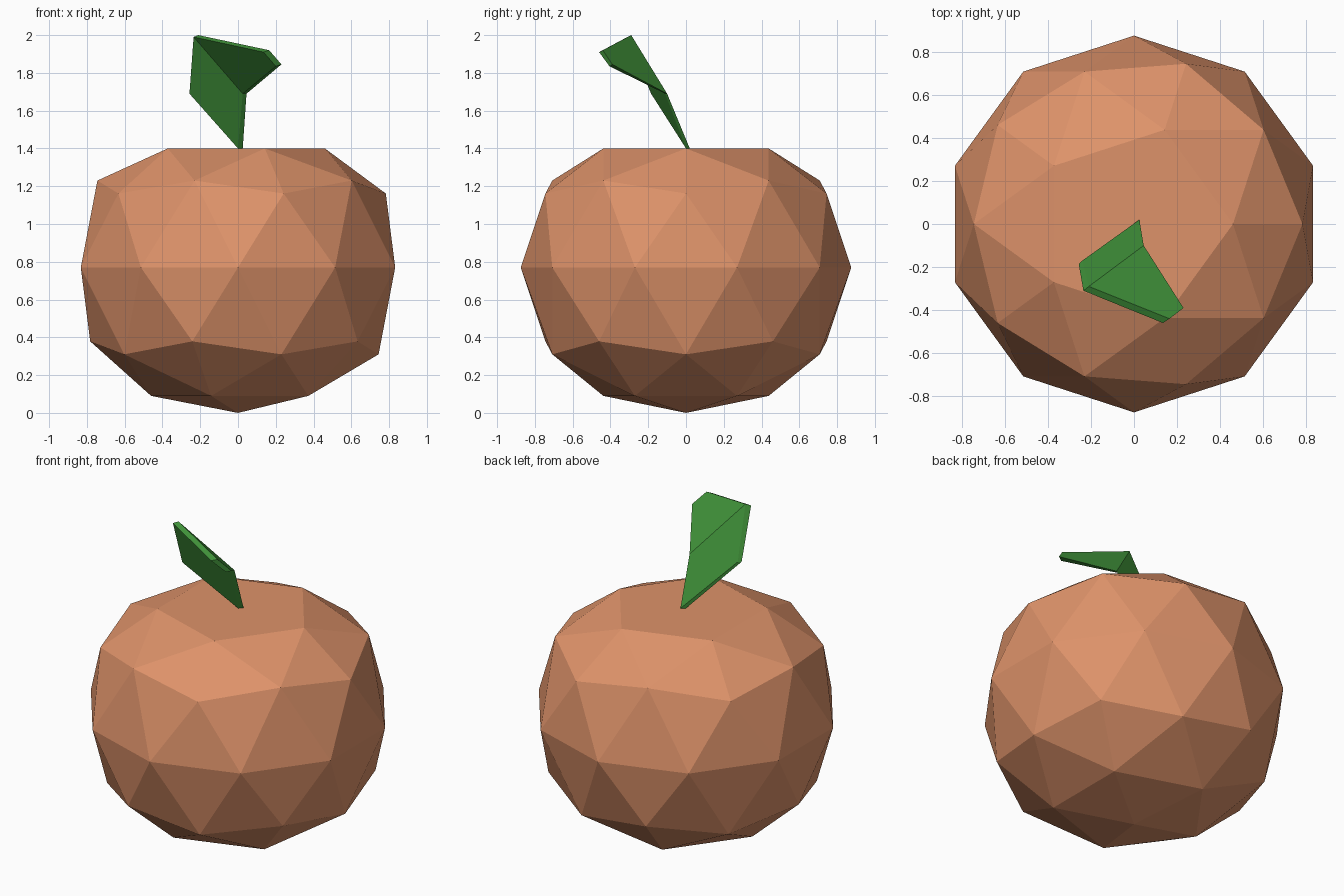
import bpy, bmesh

if "Cube" in bpy.data.objects:
    bpy.data.objects.remove(bpy.data.objects["Cube"])

def material(name, rgb):
    m = bpy.data.materials.new(name)
    m.diffuse_color = (*rgb, 1)
    m.use_nodes = True
    m.node_tree.nodes["Principled BSDF"].inputs["Base Color"].default_value = m.diffuse_color
    return m

def make_object(name, bm, mat):
    bmesh.ops.recalc_face_normals(bm, faces=bm.faces)
    mesh = bpy.data.meshes.new(name)
    bm.to_mesh(mesh)
    bm.free()
    mesh.materials.append(mat)
    ob = bpy.data.objects.new(name, mesh)
    bpy.context.collection.objects.link(ob)
    return ob

# Fruit body: low-poly sphere with a flat top and a softened bottom
R, CENTRE = 0.875, 0.77
bm = bmesh.new()
bmesh.ops.create_icosphere(bm, subdivisions=2, radius=R)
for v in bm.verts:
    z = v.co.z
    if z > 0.8 * R:                      # top ring and pole lie flat
        v.co.z = 1.40 - CENTRE
    elif z < -0.95 * R:                  # bottom pole
        v.co.z = -CENTRE
    elif z < -0.8 * R:                   # bottom ring
        v.co.z = 0.09 - CENTRE
    v.co.z += CENTRE
make_object("fruit_body", bm, material("orange_brown", (0.73, 0.29, 0.144)))

# Leaf: folded plate, outline order base, left, peak, tip, right, fold
upper = [(.025, .02, 1.40), (-.24, -.17, 1.69), (-.21, -.29, 2.0),
         (.165, -.44, 1.92), (.23, -.39, 1.845), (.045, -.10, 1.69)]
lower = [(0, 0, 1.40), (-.257, -.185, 1.69), (-.235, -.31, 1.99),
         (.135, -.46, 1.91), (.20, -.405, 1.835), (.025, -.11, 1.69)]
bm = bmesh.new()
up = [bm.verts.new(p) for p in upper]
low = [bm.verts.new(p) for p in lower]
for quad in ((0, 1, 2, 5), (5, 2, 3, 4)):
    bm.faces.new([up[i] for i in quad])
    bm.faces.new([low[i] for i in reversed(quad)])
for i in range(6):
    j = (i + 1) % 6
    bm.faces.new((up[j], up[i], low[i], low[j]))
make_object("leaf", bm, material("leaf_green", (0.052, 0.29, 0.042)))
